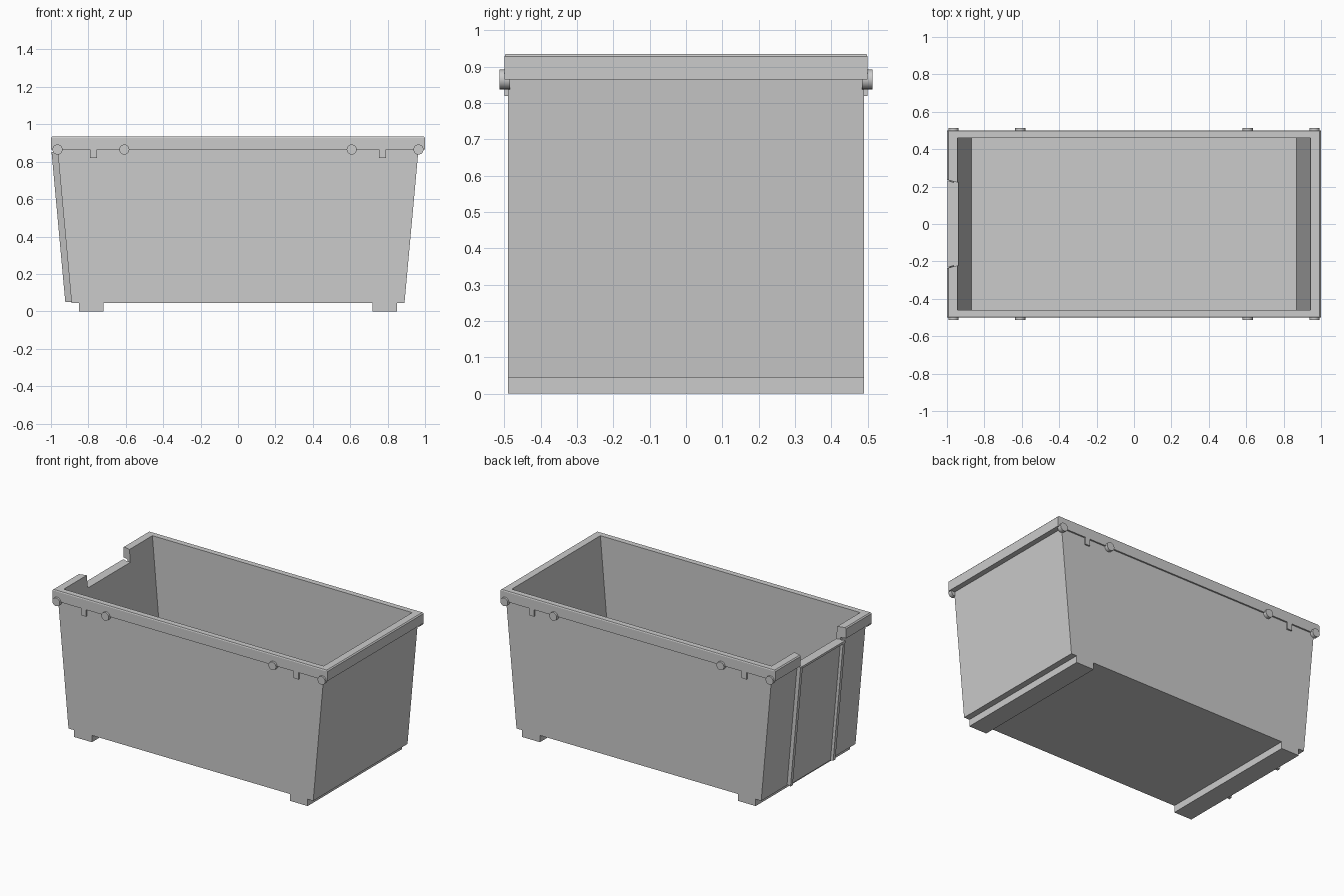
import bpy, bmesh, math

if "Cube" in bpy.data.objects:
    bpy.data.objects.remove(bpy.data.objects["Cube"])


def finish(name, bm):
    bmesh.ops.recalc_face_normals(bm, faces=bm.faces)
    me = bpy.data.meshes.new(name)
    bm.to_mesh(me)
    bm.free()
    ob = bpy.data.objects.new(name, me)
    bpy.context.collection.objects.link(ob)
    return ob


def loft(name, rings):
    """Skin a list of equal-length point rings and cap both ends."""
    bm = bmesh.new()
    loops = [[bm.verts.new(p) for p in r] for r in rings]
    n = len(loops[0])
    for a, b in zip(loops, loops[1:]):
        for i in range(n):
            j = (i + 1) % n
            bm.faces.new((a[i], a[j], b[j], b[i]))
    bm.faces.new(loops[0])
    bm.faces.new(loops[-1])
    return finish(name, bm)


def rect(hx, hy, z):
    return [(-hx, -hy, z), (hx, -hy, z), (hx, hy, z), (-hx, hy, z)]


def box(name, x0, x1, y0, y1, z0, z1):
    return loft(name, [[(x0, y0, z), (x1, y0, z), (x1, y1, z), (x0, y1, z)]
                       for z in (z0, z1)])


# Tapered tub with overhanging rim and hollow interior
tub = loft("tub", [
    rect(0.89, 0.49, 0.045), rect(0.965, 0.49, 0.865), rect(1.0, 0.50, 0.865),
    rect(1.0, 0.50, 0.928), rect(0.993, 0.497, 0.935),
    rect(0.945, 0.46, 0.935), rect(0.87, 0.46, 0.07)])

# Notch through the rim on the left end, flaring outwards
GATE_TOP = 0.853
cutter = loft("notch_cutter", [
    [(-1.05, -0.25, z), (-0.90, -0.21, z), (-0.90, 0.21, z), (-1.05, 0.25, z)]
    for z in (GATE_TOP, 1.1)])
cutter.hide_render = True
mod = tub.modifiers.new("notch", 'BOOLEAN')
mod.operation = 'DIFFERENCE'
mod.solver = 'EXACT'
mod.object = cutter
bpy.context.view_layer.objects.active = tub
bpy.ops.object.modifier_apply(modifier="notch")
bpy.data.objects.remove(cutter)


# Sliding gate on the left end, following the wall slope
def wall_x(z):
    return -(0.89 + (z - 0.045) * 0.075 / 0.82)


def gate_part(name, section, z0, z1):
    """Extrude an (outward offset, y) section along the sloping wall."""
    loft(name, [[(wall_x(z) - d, y, z) for d, y in section] for z in (z0, z1)])


gate_part("gate_panel", [(-0.005, -0.215), (0.015, -0.215), (0.015, 0.215), (-0.005, 0.215)],
          0.05, GATE_TOP)
gate_part("gate_top_bar", [(-0.005, -0.215), (0.034, -0.215), (0.034, 0.215), (-0.005, 0.215)],
          GATE_TOP - 0.015, GATE_TOP)
for s, side in ((-1, "front"), (1, "back")):
    gate_part("gate_rail_" + side,
              [(-0.005, s * 0.205), (0.033, s * 0.21), (0.033, s * 0.233), (-0.005, s * 0.22)],
              0.05, GATE_TOP)

# Feet across each end
for s, side in ((-1, "left"), (1, "right")):
    box("foot_" + side, *sorted((s * 0.72, s * 0.85)), -0.49, 0.49, 0, 0.05)

# Rim tabs and round studs along both long sides
for sy, face in ((-1, "front"), (1, "back")):
    for sx, side in ((-1, "left"), (1, "right")):
        cx = sx * 0.773
        box(f"tab_{face}_{side}", cx - 0.018, cx + 0.018,
            *sorted((sy * 0.48, sy * 0.50)), 0.82, 0.868)
        for x, place in ((0.965, "outer"), (0.608, "inner")):
            bpy.ops.mesh.primitive_cylinder_add(
                vertices=24, radius=0.027, depth=0.028,
                location=(sx * x, sy * 0.499, 0.865), rotation=(math.pi / 2, 0, 0))
            stud = bpy.context.object
            stud.name = f"stud_{face}_{side}_{place}"
            bpy.ops.object.shade_smooth_by_angle()
